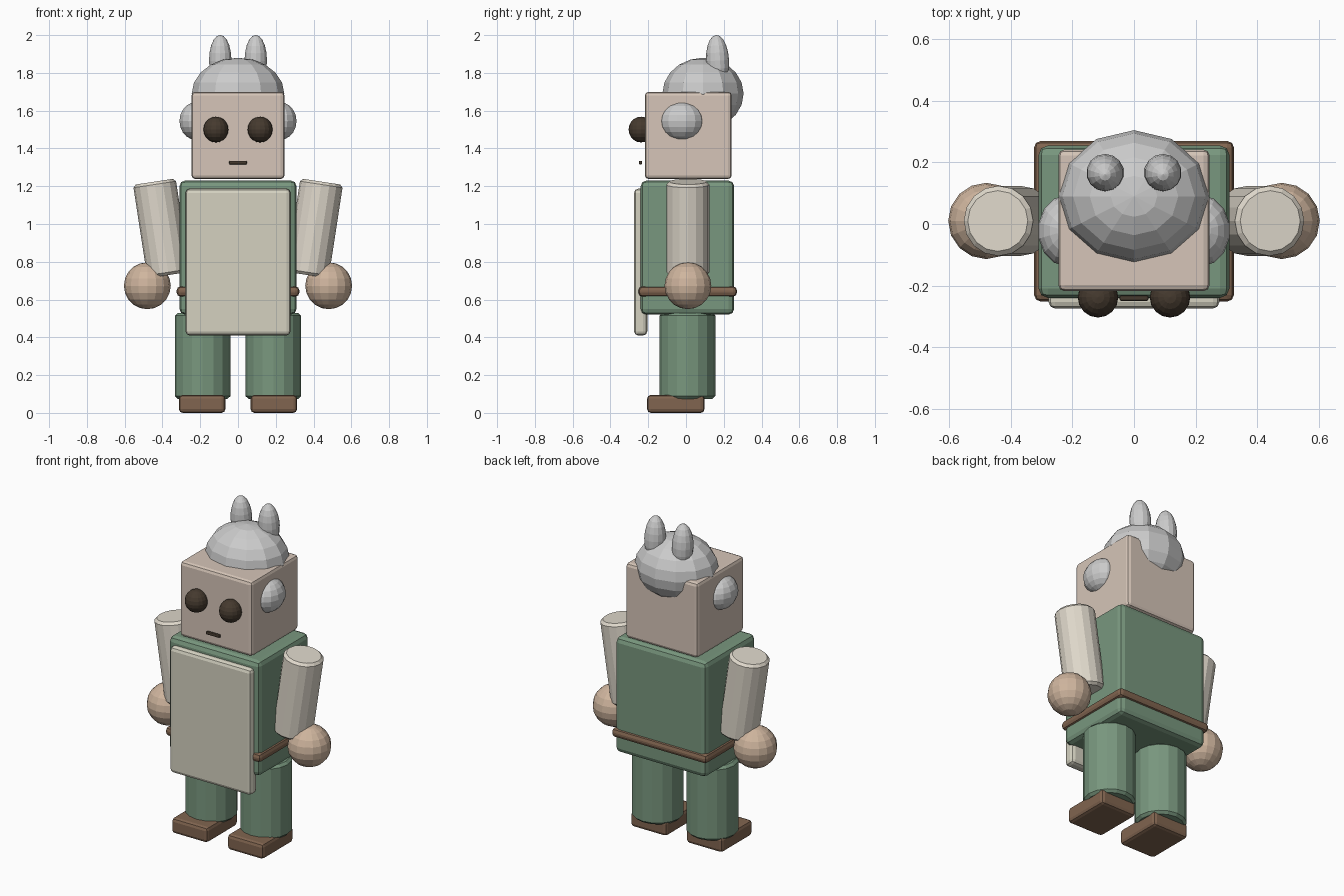
import bpy, math
from mathutils import Matrix

if "Cube" in bpy.data.objects:
    bpy.data.objects.remove(bpy.data.objects["Cube"])


def material(name, rgb):
    m = bpy.data.materials.new(name)
    m.diffuse_color = (*rgb, 1)
    m.use_nodes = True
    m.node_tree.nodes["Principled BSDF"].inputs["Base Color"].default_value = m.diffuse_color
    return m


SKIN = material("skin", (0.67, 0.56, 0.48))
HAND = material("hand_tan", (0.62, 0.46, 0.34))
GREEN = material("green", (0.19, 0.31, 0.21))
BROWN = material("brown", (0.22, 0.13, 0.08))
CREAM = material("cream", (0.66, 0.64, 0.53))
SLEEVE = material("sleeve", (0.74, 0.69, 0.60))
DARK = material("dark", (0.06, 0.042, 0.028))


def finish(ob, name, mat, bevel=0, segments=2):
    ob.name = name
    if mat:
        ob.data.materials.append(mat)
    if bevel:
        b = ob.modifiers.new("bevel", 'BEVEL')
        b.width = bevel
        b.segments = segments
        b.limit_method = 'ANGLE'
        b.angle_limit = math.radians(40)
    return ob


def box(name, lo, hi, mat, bevel):
    bpy.ops.mesh.primitive_cube_add(size=1)
    ob = bpy.context.object
    size = [h - l for l, h in zip(lo, hi)]
    mid = [(h + l) / 2 for l, h in zip(lo, hi)]
    ob.data.transform(Matrix.Translation(mid) @ Matrix.Diagonal((*size, 1)))
    return finish(ob, name, mat, bevel)


def ball(name, loc, radii, mat, segments=16, rings=10, tilt=0):
    bpy.ops.mesh.primitive_uv_sphere_add(segments=segments, ring_count=rings, radius=1,
                                         location=loc, rotation=(tilt, 0, 0))
    ob = bpy.context.object
    ob.data.transform(Matrix.Diagonal((*radii, 1)))
    return finish(ob, name, mat)


def limb(name, loc, radius, length, mat, tilt=0):
    bpy.ops.mesh.primitive_cylinder_add(vertices=16, radius=radius, depth=length,
                                        location=loc, rotation=(0, tilt, 0))
    return finish(bpy.context.object, name, mat, 0.015, 1)


# Body
box("torso", (-0.31, -0.24, 0.52), (0.31, 0.255, 1.23), GREEN, 0.03)
box("belt", (-0.325, -0.252, 0.615), (0.325, 0.27, 0.67), BROWN, 0.022)
box("front_panel", (-0.278, -0.275, 0.41), (0.278, -0.205, 1.187), CREAM, 0.022)

# Head and face
box("head", (-0.246, -0.218, 1.238), (0.246, 0.242, 1.70), SKIN, 0.02)
box("mouth", (-0.047, -0.25, 1.315), (0.047, -0.232, 1.334), DARK, 0.006)

# Hair cap
ball("hair_cap", (0, 0.09, 1.69), (0.245, 0.215, 0.19), None, 12, 10)

# Mirrored parts
for s, side in ((-1, "left"), (1, "right")):
    ball(side + "_eye", (s * 0.117, -0.238, 1.50), (0.066, 0.066, 0.068), DARK, 16, 10)
    ball(side + "_hair_puff", (s * 0.222, -0.022, 1.545), (0.09, 0.115, 0.10), None, 14, 10)
    ball(side + "_hair_tuft", (s * 0.094, 0.167, 1.865), (0.061, 0.061, 0.136), None, 14, 10,
         math.radians(3))
    limb(side + "_arm", (s * 0.405, 0.01, 0.977), 0.114, 0.50, SLEEVE, s * math.radians(8.7))
    ball(side + "_hand", (s * 0.48, 0.01, 0.673), (0.124,) * 3, HAND, 16, 10)
    limb(side + "_leg", (s * 0.187, 0.008, 0.302), 0.147, 0.456, GREEN)
    box(side + "_foot", (s * 0.19 - 0.123, -0.206, 0.0), (s * 0.19 + 0.123, 0.098, 0.095),
        BROWN, 0.02)
